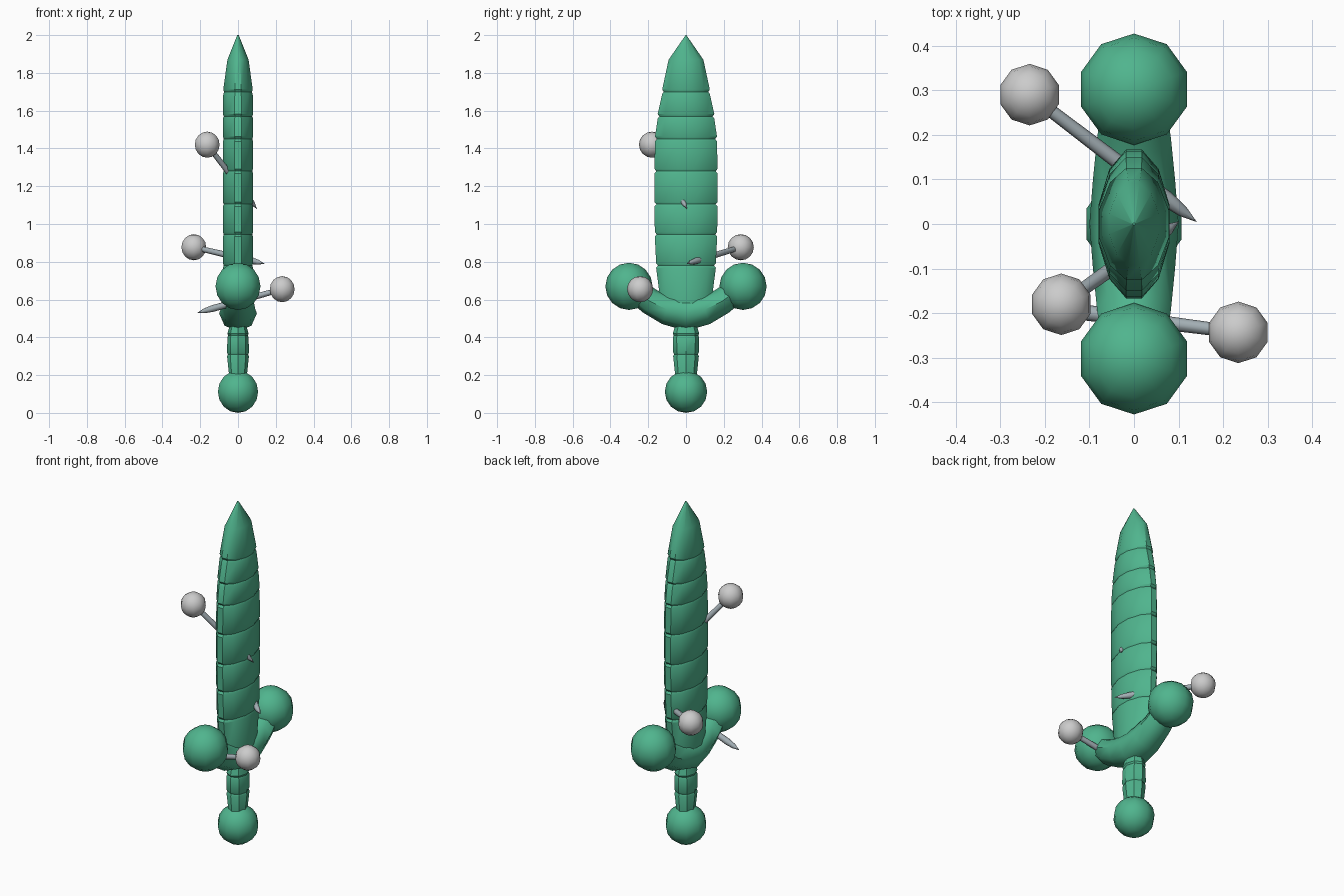
import bpy, bmesh
from math import cos, sin, pi, radians
from mathutils import Vector

if "Cube" in bpy.data.objects:
    bpy.data.objects.remove(bpy.data.objects["Cube"])


def material(name, rgb):
    m = bpy.data.materials.new(name)
    m.diffuse_color = (*rgb, 1)
    m.use_nodes = True
    m.node_tree.nodes["Principled BSDF"].inputs["Base Color"].default_value = m.diffuse_color
    return m


GREEN = material("green_cloth", (0.08, 0.46, 0.27))
STEEL = material("pin_steel", (0.36, 0.42, 0.45))


def loft(name, rings, mat, angle=35):
    """Skin a list of equal-length point rings and cap both ends."""
    bm = bmesh.new()
    loops = [[bm.verts.new(p) for p in ring] for ring in rings]
    n = len(loops[0])
    for a, b in zip(loops, loops[1:]):
        for i in range(n):
            j = (i + 1) % n
            bm.faces.new((a[i], a[j], b[j], b[i]))
    bm.faces.new(loops[0][::-1])
    bm.faces.new(loops[-1])
    bmesh.ops.remove_doubles(bm, verts=bm.verts, dist=1e-5)
    bmesh.ops.recalc_face_normals(bm, faces=bm.faces)
    me = bpy.data.meshes.new(name)
    bm.to_mesh(me)
    bm.free()
    ob = bpy.data.objects.new(name, me)
    bpy.context.collection.objects.link(ob)
    if mat:
        me.materials.append(mat)
    bpy.context.view_layer.objects.active = ob
    ob.select_set(True)
    bpy.ops.object.shade_smooth_by_angle(angle=radians(angle))
    ob.select_set(False)
    return ob


def ball(name, loc, r, mat=None):
    bpy.ops.mesh.primitive_uv_sphere_add(segments=10, ring_count=8, radius=r, location=loc)
    ob = bpy.context.object
    ob.name = name
    bpy.ops.object.shade_smooth()
    if mat:
        ob.data.materials.append(mat)
    ob.select_set(False)


def padded(section, stations, groove=0.94, gap=0.012):
    """Rings for a wrapped, padded bar: stations are (z, half x, half y)."""
    rings = []
    last = len(stations) - 1
    for k, (z, hx, hy, seam) in enumerate(stations):
        steps = [(-gap, 1), (0, groove), (gap, 1)] if seam else [(0, 1)]
        for dz, s in steps:
            rings.append([(x * hx * s, y * hy * s, z + dz) for x, y in section])
    return rings


# Blade: flattened twelve-sided section with a grooved seam between wraps
quarter = [(1, 0.25), (0.69, 0.74), (0.22, 1)]
section = (quarter + [(-x, y) for x, y in quarter[::-1]]
           + [(-x, -y) for x, y in quarter] + [(x, -y) for x, y in quarter[::-1]])
blade = [(0.55, 0.075, 0.13, 0), (0.78, 0.08, 0.158, 1), (0.945, 0.08, 0.165, 1),
         (1.105, 0.08, 0.167, 1), (1.28, 0.08, 0.167, 1), (1.45, 0.08, 0.164, 1),
         (1.57, 0.08, 0.15, 1), (1.70, 0.078, 0.126, 1), (1.87, 0.056, 0.092, 0),
         (2.0, 0.004, 0.002, 0)]
loft("blade", padded(section, blade), GREEN)

# Grip: short padded bar
octagon = [(cos(i * pi / 4), sin(i * pi / 4)) for i in range(8)]
grip = [(0.18, 0.045, 0.055, 0), (0.31, 0.058, 0.068, 1),
        (0.41, 0.056, 0.07, 1), (0.47, 0.042, 0.055, 0)]
loft("grip", padded(octagon, grip, 0.92, 0.01), GREEN)

# Cross guard: upswept arms that thin out toward the ends
half = [(0, 0.527, 0.1, 0.093), (0.1, 0.547, 0.092, 0.081),
        (0.19, 0.59, 0.083, 0.07), (0.29, 0.665, 0.07, 0.062)]
path = [(-y, z, a, b) for y, z, a, b in half[:0:-1]] + half
rings = []
for k, (y, z, a, b) in enumerate(path):
    p, q = path[max(k - 1, 0)], path[min(k + 1, len(path) - 1)]
    t = Vector((0, q[0] - p[0], q[1] - p[1])).normalized()
    up = Vector((0, -t.z, t.y))
    rings.append([Vector((a * c, y, z)) + up * (b * s) for c, s in octagon])
loft("cross_guard", rings, GREEN, 50)

# Guard end balls and pommel
for side, y in (("front", -0.302), ("back", 0.302)):
    ball("guard_ball_" + side, (0, y, 0.67), 0.125, GREEN)
ball("pommel", (0, 0, 0.112), 0.112, GREEN)

# Ball-headed pins stuck through the sword: (head, tip)
pins = [((-0.163, -0.18, 1.42), (0.1, 0.005, 1.08)),
        ((-0.234, 0.29, 0.877), (0.14, 0.005, 0.79)),
        ((0.234, -0.243, 0.655), (-0.215, -0.185, 0.53))]
for n, (head, tip) in enumerate(pins, 1):
    h, t = Vector(head), Vector(tip)
    d = (t - h).normalized()
    rot = d.to_track_quat('Z', 'Y')
    length = (t - h).length
    rings = [[h + rot @ Vector((r * c, r * s, u)) for c, s in octagon]
             for u, r in ((0, 0.014), (length - 0.085, 0.018),
                          (length - 0.04, 0.013), (length, 0.0005))]
    loft(f"pin_shaft_{n}", rings, STEEL, 50)
    ball(f"pin_head_{n}", head, 0.069)
